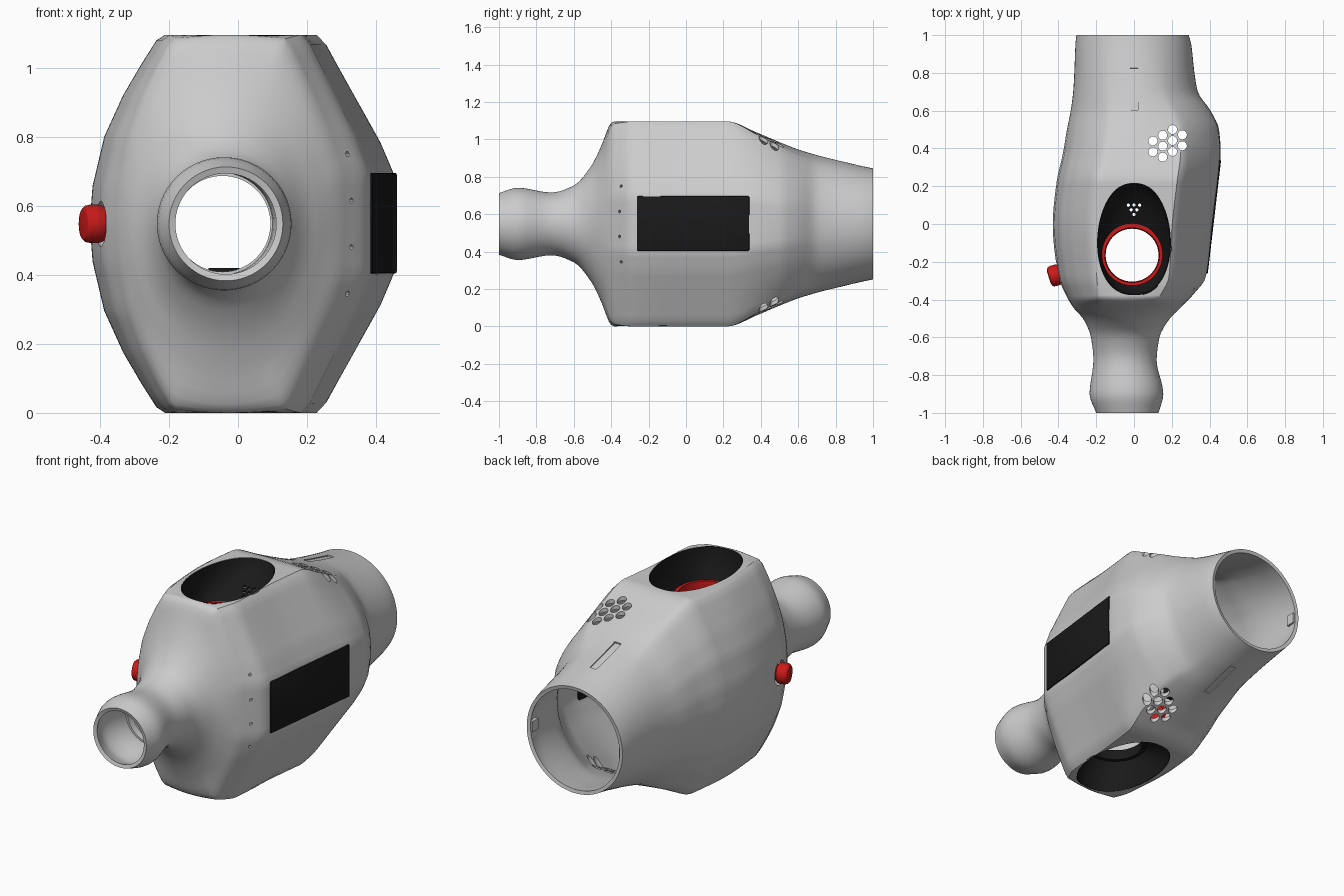
import bpy, bmesh
from math import sin, cos, pi, atan2, copysign
from mathutils import Vector, Matrix

if "Cube" in bpy.data.objects:
    bpy.data.objects.remove(bpy.data.objects["Cube"])

ZC = 0.548  # height of the long axis


def material(name, rgb):
    m = bpy.data.materials.new(name)
    m.diffuse_color = (*rgb, 1)
    m.use_nodes = True
    m.node_tree.nodes["Principled BSDF"].inputs["Base Color"].default_value = m.diffuse_color
    return m


BLACK = material("black", (0.01, 0.01, 0.01))
RED = material("red", (0.6, 0.01, 0.01))


def loft(bm, rings, cap=False, wrap=False):
    vs = [[bm.verts.new(p) for p in r] for r in rings]
    n = len(vs[0])
    pairs = list(zip(vs, vs[1:])) + ([(vs[-1], vs[0])] if wrap else [])
    for a, b in pairs:
        for i in range(n):
            j = (i + 1) % n
            bm.faces.new((a[i], b[i], b[j], a[j]))
    if cap:
        bm.faces.new(vs[0])
        bm.faces.new(vs[-1])


def frame(p, d):
    return Matrix.Translation(p) @ Vector(d).to_track_quat('Z', 'Y').to_matrix().to_4x4()


def cyl(bm, p, d, r, length, n=16):
    bmesh.ops.create_cone(bm, cap_ends=True, segments=n, radius1=r, radius2=r,
                          depth=length, matrix=frame(p, d))


def box(bm, p, size, rot=None):
    m = Matrix.Translation(p) @ (rot or Matrix()) @ Matrix.Diagonal((*size, 1))
    bmesh.ops.create_cube(bm, size=1, matrix=m)


def finish(name, bm, mat=None, fix=True):
    if fix:
        bmesh.ops.recalc_face_normals(bm, faces=bm.faces)
    me = bpy.data.meshes.new(name)
    bm.to_mesh(me)
    bm.free()
    ob = bpy.data.objects.new(name, me)
    bpy.context.collection.objects.link(ob)
    if mat:
        me.materials.append(mat)
    return ob


def activate(ob):
    bpy.ops.object.select_all(action='DESELECT')
    ob.select_set(True)
    bpy.context.view_layer.objects.active = ob


def modify(ob, kind, **kw):
    m = ob.modifiers.new(kind, kind)
    for k, v in kw.items():
        setattr(m, k, v)
    activate(ob)
    bpy.ops.object.modifier_apply(modifier=m.name)


def smooth(ob, deg=32):
    activate(ob)
    bpy.ops.object.shade_smooth_by_angle(angle=deg * pi / 180)


def lathe(name, prof, p, d, mat=None, n=64, wrap=False):
    """Revolve (radius, height) pairs about direction d through p."""
    m, bm = frame(p, d), bmesh.new()
    loft(bm, [[m @ Vector((r * cos(2 * pi * i / n), r * sin(2 * pi * i / n), s))
               for i in range(n)] for r, s in prof], cap=not wrap, wrap=wrap)
    ob = finish(name, bm, mat)
    smooth(ob)
    return ob


def monotone(xs, ys, x):
    """Monotone cubic interpolation through the stations."""
    k = max(i for i in range(len(xs) - 1) if xs[i] <= x + 1e-9)
    d = [(ys[i + 1] - ys[i]) / (xs[i + 1] - xs[i]) for i in range(len(xs) - 1)]

    def slope(i):
        if i == 0 or i == len(d):
            return d[min(i, len(d) - 1)]
        return 2 * d[i - 1] * d[i] / (d[i - 1] + d[i]) if d[i - 1] * d[i] > 0 else 0
    h = xs[k + 1] - xs[k]
    t = (x - xs[k]) / h
    return ((2*t**3 - 3*t*t + 1) * ys[k] + (t**3 - 2*t*t + t) * h * slope(k)
            + (3*t*t - 2*t**3) * ys[k + 1] + (t**3 - t*t) * h * slope(k + 1))


# Body stations: y, left x, right x, half height, blend from ellipse to mid section
ST = [(-1, -.2, .13, .165, 0), (-.9, -.235, .155, .193, 0), (-.72, -.215, .12, .168, 0),
      (-.6, -.228, .135, .205, 0), (-.5, -.27, .19, .32, 0), (-.45, -.315, .24, .425, .05),
      (-.4, -.348, .29, .54, .7), (-.38, -.358, .308, .548, .8), (-.28, -.4, .38, .548, 1),
      (0, -.43, .413, .548, 1), (.22, -.41, .44, .548, 1), (.38, -.375, .459, .488, .8),
      (.5, -.355, .45, .437, .55), (.6, -.335, .405, .398, .3), (.7, -.322, .338, .368, .12),
      (.8, -.316, .32, .343, .04), (.95, -.31, .303, .307, 0), (1, -.305, .29, .297, 0)]
COL = list(zip(*ST))

# Upper half of the faceted mid section, right to left, in unit coordinates
MID = [(1, 0), (1, .27), (.9, .46), (.72, .72), (.56, .95), (.5, 1), (-.48, 1), (-.54, .97),
       (-.64, .85), (-.77, .68), (-.9, .46), (-.98, .2), (-1, 0)]
unit = []
for a, b in zip(MID, MID[1:]):
    steps = max(2, round((Vector(b) - Vector(a)).length / .07))
    unit += [Vector(a).lerp(Vector(b), i / steps) for i in range(steps)]
unit += [Vector((-1, 0))]
unit += [Vector((p.x, -p.y)) for p in reversed(unit[1:-1])]


def section(y):
    xl, xr, h, w = (monotone(COL[0], c, y) for c in COL[1:])
    out = []
    for q in unit:
        a = atan2(q.y, q.x)
        e = Vector((cos(a), sin(a))).lerp(q, w)
        out.append(Vector(((xl + xr) / 2 + e.x * (xr - xl) / 2, y, ZC + e.y * h)))
    return out


ys = [-1 + i * .025 for i in range(81)] + [-.4125, -.3875, -.38, -.4625, -.4375, .22]
bm = bmesh.new()
loft(bm, [section(y) for y in sorted(ys)])
body = finish("body_shell", bm, fix=False)
modify(body, 'SOLIDIFY', thickness=.02, offset=-1)


# Egg-shaped outline of the top and bottom ports
def egg(z, s=1):
    pts = []
    for i in range(64):
        t = 2 * pi * i / 64
        x = copysign(abs(cos(t)) ** .85, cos(t)) * .195 * (1 - .06 * sin(t))
        pts.append(Vector((x * s, -.08 + .297 * sin(t) * s, z)))
    return pts


# Cutter: ports, vents, grooves, screw holes and knob recess
KNOB, KDIR = (-.41, -.27, ZC), (-.95, -.3, 0)
cut = bmesh.new()
loft(cut, [egg(-.1), egg(1.2)], cap=True)
vents = [(0, 0), (1, 0), (2, 0), (0, 1), (1, 1), (2, 1), (3, 1), (1, 2), (2, 2), (3, 2)]
for i, j in vents:
    cyl(cut, (.1 + .052 * i, .44 + .03 * i - .058 * j, ZC), (0, 0, 1), .024, 1.3)
for s in (1, -1):
    box(cut, (0, .715, ZC + s * .366), (.04, .23, .016), Matrix.Rotation(-s * .25, 4, 'X'))
for z in (.345, .48, .615, .75):
    cyl(cut, (.335, -.36, z), (.8, -.6, 0), .008, .12, 10)
cyl(cut, KNOB, KDIR, .066, .16, 32)
cutter = finish("body_cutter", cut)
cutter.hide_render = True
modify(body, 'BOOLEAN', operation='DIFFERENCE', solver='EXACT', object=cutter)
bpy.data.objects.remove(cutter)
smooth(body)

# Black bowls, sinking from the egg outline to a round hole
HOLE = Vector((-.01, -.165, 0))
for s, label in ((1, "top"), (-1, "bottom")):
    rim = egg(0)
    rings = []
    for f, depth in ((0, 0), (.06, .03), (.2, .07), (.5, .115), (.8, .15), (1, .17)):
        ring = []
        for i, p in enumerate(rim):
            t = 2 * pi * i / 64
            c = HOLE + Vector((.163 * cos(t), .163 * sin(t), 0))
            q = p.lerp(c, f)
            q.z = ZC + s * (.546 - depth)
            ring.append(q)
        rings.append(ring)
    bm = bmesh.new()
    loft(bm, rings)
    bowl = finish(label + "_port_bowl", bm, BLACK)
    modify(bowl, 'SOLIDIFY', thickness=.008, offset=0)
    # small grille of holes behind the round opening
    bm = bmesh.new()
    for i in range(3):
        for j in range(i + 1):
            cyl(bm, ((j - i / 2) * .03, .05 + .025 * i, ZC + s * .45), (0, 0, 1), .009, .3, 8)
    grille = finish("grille_cutter", bm)
    grille.hide_render = True
    modify(bowl, 'BOOLEAN', operation='DIFFERENCE', solver='EXACT', object=grille)
    bpy.data.objects.remove(grille)
    smooth(bowl)
    lathe(label + "_port_ring", [(.14, -.03), (.17, -.03), (.17, .03), (.145, .03)],
          HOLE + Vector((0, 0, ZC + s * .352)), (0, 0, 1), RED if s > 0 else BLACK, wrap=True)

# Retaining ring in the front neck
lathe("neck_inner_ring", [(.139, -.02), (.16, -.02), (.16, .02), (.139, .02)],
      (-.045, -.7, ZC), (0, 1, 0), wrap=True)

# Red push knob on the left
lathe("side_knob", [(.042, -.04), (.042, -.025), (.052, -.018), (.056, -.005), (.056, .018),
                    (.053, .032), (.045, .04), (.03, .043)], KNOB, KDIR, RED, 40)

# Display on the slanted right face, with its housing behind
TILT = Matrix.Rotation(-.117, 4, 'Z')
bm = bmesh.new()
box(bm, (.406, .04, .55), (.04, .605, .292), TILT)
screen = finish("display_screen", bm, BLACK)
modify(screen, 'BEVEL', width=.006, segments=2)
smooth(screen)
bm = bmesh.new()
box(bm, (.36, .04, .55), (.05, .4, .22), TILT)
finish("display_housing", bm, BLACK)

# Small electronics block low inside the body
bm = bmesh.new()
box(bm, (-.04, .32, .35), (.09, .14, .14))
finish("inner_module", bm, BLACK)

# Clips on the rear rim
bm = bmesh.new()
for s in (1, -1):
    box(bm, (-.008 + s * .278, .965, ZC), (.02, .05, .06))
finish("rear_clips", bm)
